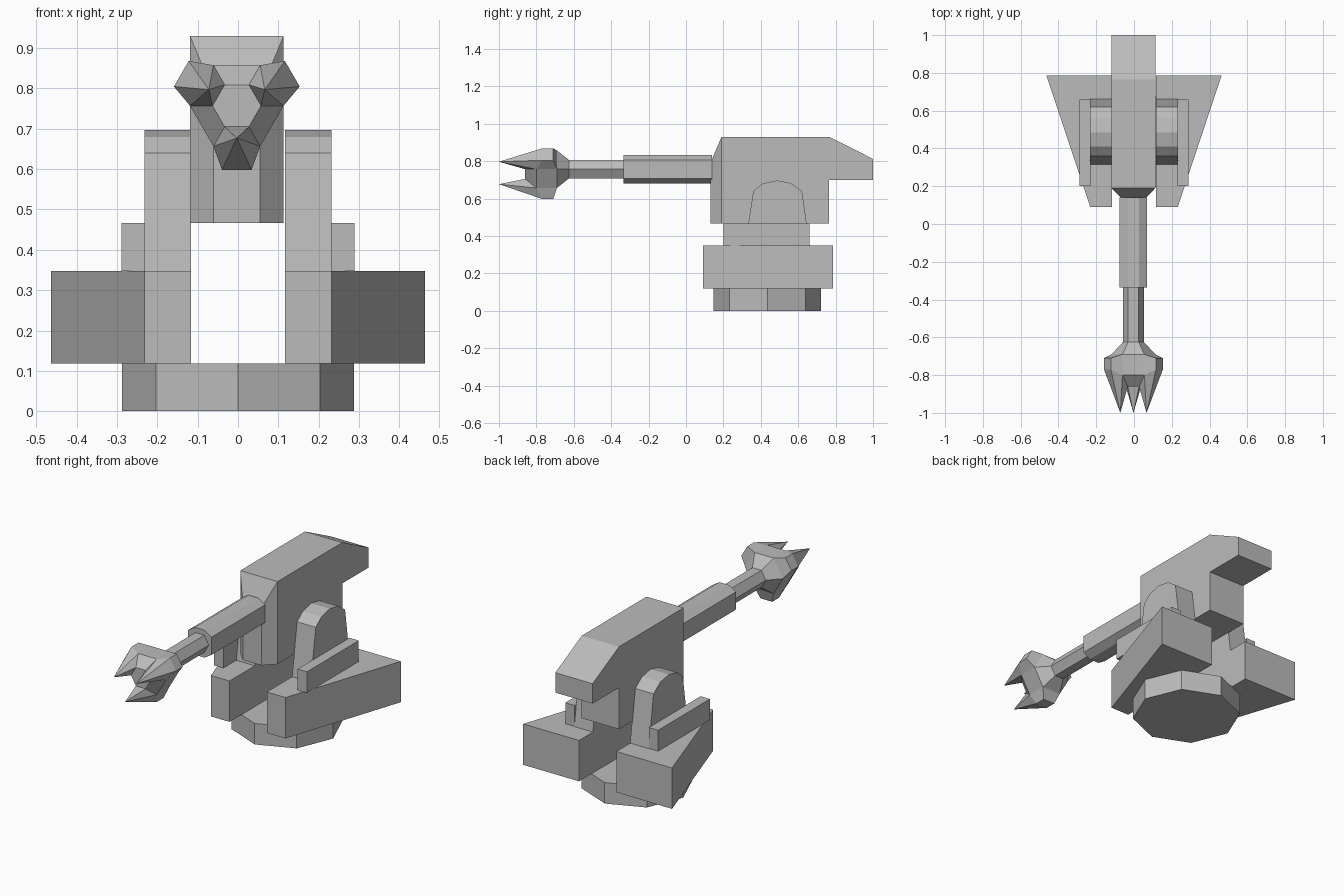
import bpy, bmesh, math
from mathutils import Vector

if "Cube" in bpy.data.objects:
    bpy.data.objects.remove(bpy.data.objects["Cube"], do_unlink=True)

grey = bpy.data.materials.new("plain grey")
grey.use_nodes = True
GREY = (0.5, 0.5, 0.5, 1)
grey.diffuse_color = GREY
grey.node_tree.nodes["Principled BSDF"].inputs["Base Color"].default_value = GREY

CX = -0.003      # gun axis
AXIS_Z = 0.757
INNER = 0.116    # half width of the gun body


def finish(name, bm):
    bmesh.ops.recalc_face_normals(bm, faces=bm.faces)
    mesh = bpy.data.meshes.new(name)
    bm.to_mesh(mesh)
    bm.free()
    mesh.materials.append(grey)
    obj = bpy.data.objects.new(name, mesh)
    bpy.context.collection.objects.link(obj)
    return obj


def loft(name, rings):
    """Join rings of equal point count and cap both ends."""
    bm = bmesh.new()
    loops = [[bm.verts.new(p) for p in ring] for ring in rings]
    n = len(loops[0])
    for a, b in zip(loops, loops[1:]):
        for i in range(n):
            j = (i + 1) % n
            bm.faces.new((a[i], a[j], b[j], b[i]))
    bm.faces.new(loops[0])
    bm.faces.new(loops[-1])
    return finish(name, bm)


def plan(name, pts, z0, z1):
    return loft(name, [[(x, y, z) for x, y in pts] for z in (z0, z1)])


def side_profile(name, pts, x0, x1):
    return loft(name, [[(x, y, z) for y, z in pts] for x in (x0, x1)])


def polar(r, degrees, y):
    a = math.radians(degrees)
    return Vector((CX + r * math.cos(a), y, AXIS_Z + r * math.sin(a)))


def hexagon(r, y):
    return [polar(r, 60 * i, y) for i in range(6)]


# Octagonal turntable
plan("turntable", [(0.287 * math.cos(i * math.pi / 4), 0.435 + 0.287 * math.sin(i * math.pi / 4))
                   for i in range(8)], 0, 0.118)

# Mirrored carriage: wedge block, rail and rounded trunnion support
block = [(INNER, 0.09), (0.232, 0.09), (0.463, 0.785), (INNER, 0.785)]
rail = [(0.231, 0.2), (0.289, 0.2), (0.289, 0.66), (0.231, 0.66)]
arch = [(0.315, 0.348), (0.36, 0.64), (0.41, 0.68), (0.485, 0.697),
        (0.56, 0.683), (0.62, 0.64), (0.662, 0.348)]
for side, s in (("left", 1), ("right", -1)):
    plan(side + "_carriage_block", [(s * x, y) for x, y in block], 0.118, 0.348)
    plan(side + "_rail", [(s * x, y) for x, y in rail], 0.348, 0.466)
    side_profile(side + "_trunnion_support", arch, s * INNER, s * 0.232)

# Gun body with its rear overhang
side_profile("gun_body", [(0.19, 0.466), (0.19, 0.93), (0.765, 0.93), (1.0, 0.812),
                          (1.0, 0.7), (0.765, 0.7), (0.765, 0.466)], CX - INNER, CX + INNER)


# Tapered front of the body
def front_ring(w, y, top):
    return [(CX - w, y, 0.466), (CX + w, y, 0.466), (CX + w, y, top), (CX - w, y, top)]


loft("body_nose", [front_ring(INNER, 0.19, 0.93), front_ring(0.058, 0.13, 0.79)])

# Barrel: faceted sleeve and thinner hexagonal tube
sleeve = [(0.03, 0.077), (0.073, 0.05), (0.073, -0.05), (0.03, -0.077),
          (-0.03, -0.077), (-0.073, -0.05), (-0.073, 0.05), (-0.03, 0.077)]
loft("barrel_sleeve", [[(CX + x, y, AXIS_Z + z) for x, z in sleeve] for y in (0.14, -0.335)])
loft("barrel_tube", [hexagon(0.056, -0.33), hexagon(0.056, -0.63)])

# Muzzle head: hexagonal hub that flares and closes again
loft("muzzle_hub", [hexagon(0.056, -0.625), hexagon(0.116, -0.69),
                    hexagon(0.116, -0.8), hexagon(0.06, -0.86)])

# Three claws on alternate sides of the hub
for name, mid in (("left", 30), ("right", 150), ("lower", 270)):
    pts = [polar(0.08, mid, -1.0)]
    for d in (-1, 1):
        pts += [polar(0.116, mid + d * 30, y) for y in (-0.69, -0.8)]
        pts += [polar(0.163, mid + d * 13, y) for y in (-0.71, -0.77)]
        pts.append(polar(0.06, mid + d * 30, -0.86))
    bm = bmesh.new()
    for p in pts:
        bm.verts.new(p)
    bmesh.ops.convex_hull(bm, input=bm.verts)
    bmesh.ops.dissolve_limit(bm, angle_limit=0.02, verts=bm.verts, edges=bm.edges)
    finish(name + "_claw", bm)
